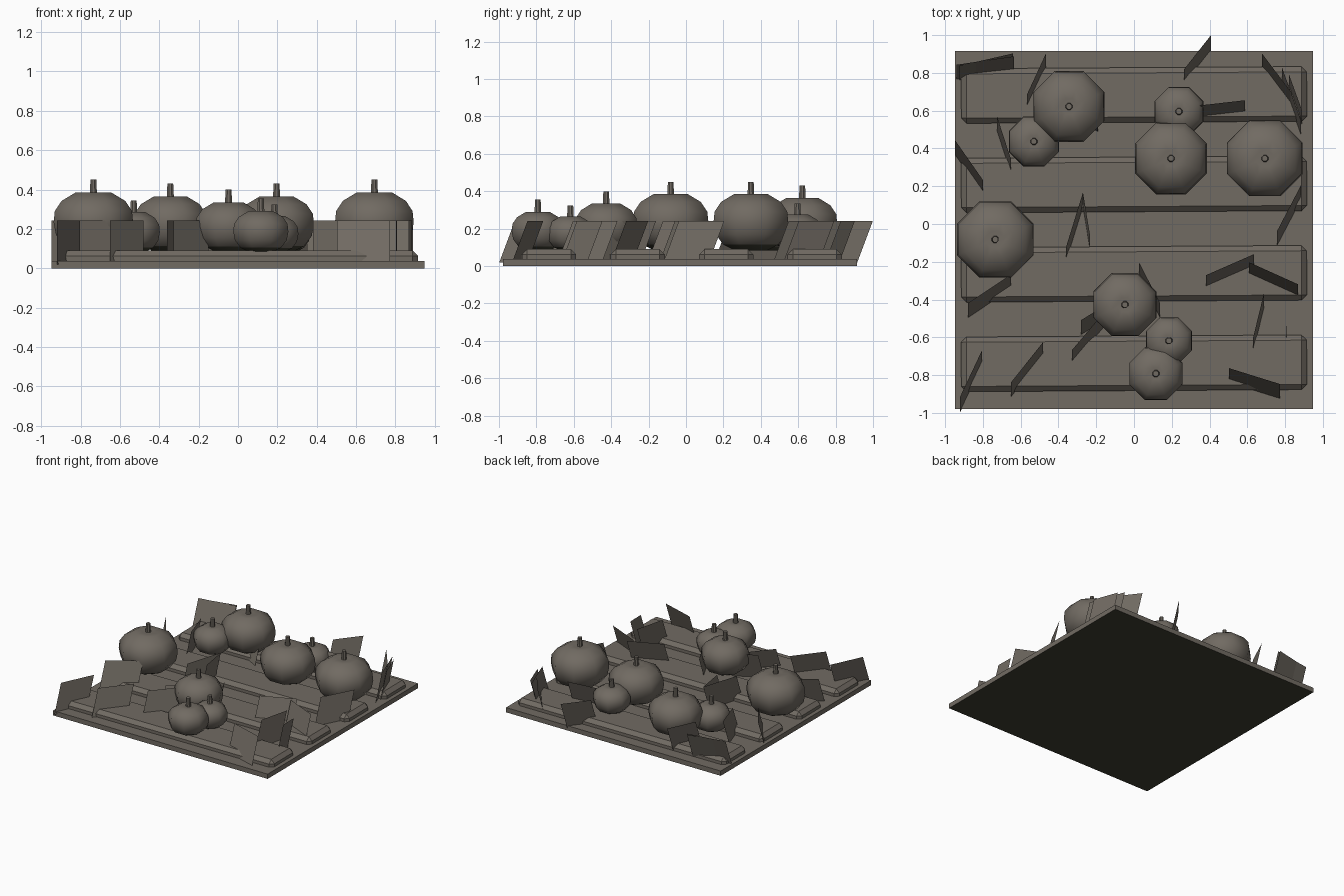
import bpy, bmesh, math
from mathutils import Vector

if "Cube" in bpy.data.objects:
    bpy.data.objects.remove(bpy.data.objects["Cube"])


def material(name, rgb):
    m = bpy.data.materials.new(name)
    m.diffuse_color = (*rgb, 1)
    m.use_nodes = True
    m.node_tree.nodes["Principled BSDF"].inputs["Base Color"].default_value = m.diffuse_color
    return m


mats = [material("earthy grey brown", (0.165, 0.146, 0.123)),
        material("dark olive underside", (0.046, 0.046, 0.030))]


def make(name, bm):
    """Finish a part; faces that point steeply down are dark."""
    bmesh.ops.recalc_face_normals(bm, faces=bm.faces)
    bm.normal_update()
    for f in bm.faces:
        f.material_index = 1 if f.normal.z < -0.75 else 0
    me = bpy.data.meshes.new(name)
    bm.to_mesh(me)
    bm.free()
    for m in mats:
        me.materials.append(m)
    ob = bpy.data.objects.new(name, me)
    bpy.context.collection.objects.link(ob)
    return ob


def box(name, centre, size):
    bm = bmesh.new()
    bmesh.ops.create_cube(bm, size=1)
    bmesh.ops.scale(bm, vec=size, verts=bm.verts)
    ob = make(name, bm)
    ob.location = centre
    return ob


def lathe(name, profile, sides, centre, smooth):
    """Spin (radius, height) pairs round z; zero radius makes a pole."""
    bm = bmesh.new()
    rings = []
    for r, z in profile:
        if r == 0:
            rings.append([bm.verts.new((0, 0, z))] * sides)
        else:
            rings.append([bm.verts.new((r * math.cos((i + .5) * math.tau / sides),
                                        r * math.sin((i + .5) * math.tau / sides), z))
                          for i in range(sides)])
    for a, b in zip(rings, rings[1:]):
        for i in range(sides):
            j = (i + 1) % sides
            quad = [a[i], a[j], b[j], b[i]]
            bm.faces.new(list(dict.fromkeys(quad)))
    for f in bm.faces:
        f.smooth = smooth
    ob = make(name, bm)
    ob.location = centre
    return ob


# Ground slab
box("ground_slab", (0, -0.032, 0.019), (1.895, 1.895, 0.038))

# Four raised planting beds with chamfered edges
for i in range(4):
    bed = box(f"planting_bed_{i + 1}", (0, 0.683 - 0.4735 * i, 0.05), (1.83, 0.29, 0.08))
    bed.rotation_euler.z = math.radians(0.35)
    bev = bed.modifiers.new("chamfer", 'BEVEL')
    bev.width = 0.028
    bev.segments = 1

# Pumpkins: x, y, radius, top height, stem tip height
pumpkins = [(-.344, .622, .187, .365, .43), (-.53, .437, .133, .285, .345),
            (.238, .596, .13, .275, .335), (.196, .347, .19, .365, .43),
            (.693, .347, .2, .385, .45), (-.735, -.082, .202, .385, .45),
            (-.048, -.427, .167, .335, .40), (.185, -.618, .122, .265, .325),
            (.116, -.792, .14, .29, .355)]
shape = [(0, .97), (.22, .99), (.45, 1), (.8, .72), (.97, .38), (1, 0),
         (.94, -.42), (.74, -.78), (.42, -1), (0, -1)]
for i, (x, y, r, top, tip) in enumerate(pumpkins):
    half = (top - 0.082) / 2
    corner = r / math.cos(math.pi / 8)
    lathe(f"pumpkin_{i + 1}", [(a * corner, b * half) for a, b in shape], 8,
          (x, y, 0.082 + half), True)
    lathe(f"stem_{i + 1}", [(0, -.03), (.021, -.03), (.016, tip - top), (0, tip - top)], 8,
          (x, y, top), False)

# Leaf cards: upright sheets leaning back; ground line x0, y0, x1, y1
cards = [(-.94, .77, -.635, .815), (-.925, .765, -.64, .83), (-.566, .614, -.466, .83),
         (-.725, .497, -.65, .265), (-.947, .37, -.80, .16), (-.36, -.196, -.27, .095),
         (-.27, .095, -.233, -.132), (.265, .746, .407, .926), (.35, .555, .587, .582),
         (.677, .83, .836, .62), (.783, .757, .884, .476), (.82, .72, .889, .53),
         (.757, -.111, .884, .132), (.381, -.344, .635, -.233), (.608, -.275, .868, -.392),
         (.63, -.677, .688, -.439), (.804, -.519, .807, -.656), (.503, -.836, .772, -.92),
         (-.65, -.91, -.481, -.698), (-.921, -.988, -.804, -.74), (-.878, -.492, -.65, -.339),
         (-.328, -.74, -.15, -.53), (-.28, -.582, -.05, -.44), (.026, -.275, .138, -.492),
         (-.39, .60, -.19, .492)]
lean = Vector((0, .083, .222))
for i, (x0, y0, x1, y1) in enumerate(cards):
    bm = bmesh.new()
    a, b = Vector((x0, y0 - .01, .02)), Vector((x1, y1 - .01, .02))
    bm.faces.new([bm.verts.new(p) for p in (a, b, b + lean, a + lean)])
    make(f"leaf_card_{i + 1}", bm)
